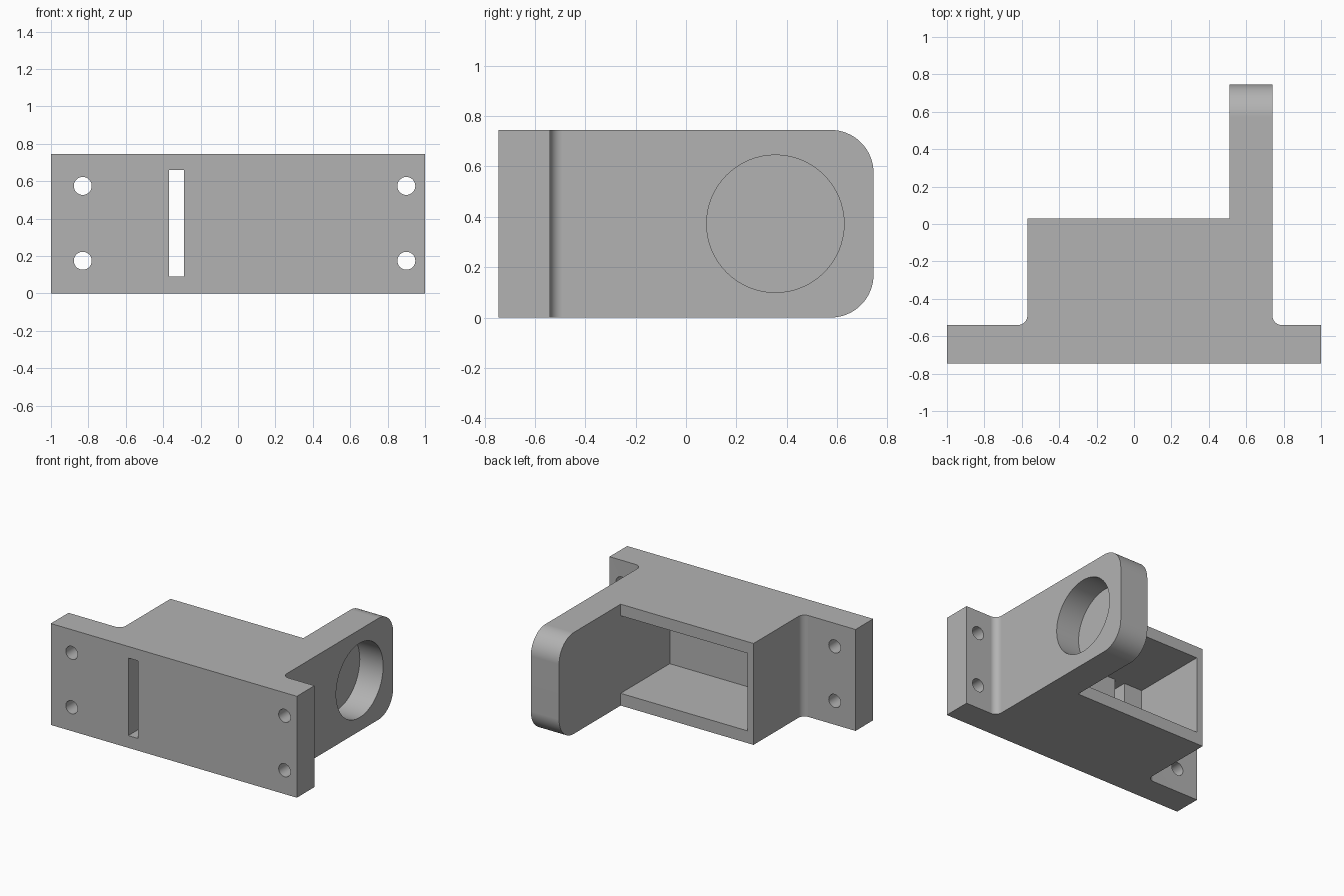
import bpy, bmesh, math
from mathutils import Matrix, Vector

if "Cube" in bpy.data.objects:
    bpy.data.objects.remove(bpy.data.objects["Cube"], do_unlink=True)

H = 0.745            # overall height
BACK = 0.745         # half depth
PLATE = -0.54        # rear face of the mounting plate
INNER, OUTER = 0.51, 0.74   # arm faces

grey = bpy.data.materials.new("plain grey")
grey.use_nodes = True
colour = (0.45, 0.45, 0.45, 1)
grey.diffuse_color = colour
grey.node_tree.nodes["Principled BSDF"].inputs["Base Color"].default_value = colour


def make_object(name, bm):
    bmesh.ops.recalc_face_normals(bm, faces=bm.faces)
    mesh = bpy.data.meshes.new(name)
    bm.to_mesh(mesh)
    bm.free()
    mesh.materials.append(grey)
    obj = bpy.data.objects.new(name, mesh)
    bpy.context.collection.objects.link(obj)
    return obj


def box(name, low, high):
    bm = bmesh.new()
    low, high = Vector(low), Vector(high)
    mat = Matrix.Translation((low + high) / 2) @ Matrix.Diagonal((*(high - low), 1))
    bmesh.ops.create_cube(bm, size=1, matrix=mat)
    return make_object(name, bm)


def cylinder(name, centre, radius, length, axis, sides):
    bm = bmesh.new()
    turn = Matrix.Rotation(math.pi / 2, 4, axis)
    bmesh.ops.create_cone(bm, cap_ends=True, segments=sides, radius1=radius,
                          radius2=radius, depth=length,
                          matrix=Matrix.Translation(centre) @ turn)
    return make_object(name, bm)


def round_edges(bm, test, radius, segments):
    edges = [e for e in bm.edges if all(test(v.co) for v in e.verts)]
    bmesh.ops.bevel(bm, geom=edges, offset=radius, offset_type='OFFSET',
                    segments=segments, profile=0.5, affect='EDGES')


# Body: plan outline of plate, housing and arm, raised to full height
outline = [(-1, -BACK), (1, -BACK), (1, PLATE), (OUTER, PLATE), (OUTER, BACK),
           (INNER, BACK), (INNER, 0.03), (-0.57, 0.03), (-0.57, PLATE), (-1, PLATE)]
bm = bmesh.new()
base = bm.faces.new([bm.verts.new((x, y, 0)) for x, y in outline])
raised = bmesh.ops.extrude_face_region(bm, geom=[base])["geom"]
bmesh.ops.translate(bm, vec=(0, 0, H),
                    verts=[g for g in raised if isinstance(g, bmesh.types.BMVert)])
bmesh.ops.recalc_face_normals(bm, faces=bm.faces)

# Fillets where the plate meets the housing and arm
for side in (-0.57, OUTER):
    round_edges(bm, lambda c: abs(c.x - side) < 1e-4 and abs(c.y - PLATE) < 1e-4, 0.05, 8)
# Rounded arm end, top and bottom
for level in (0, H):
    round_edges(bm, lambda c: abs(c.y - BACK) < 1e-4 and abs(c.z - level) < 1e-4, 0.17, 16)
body = make_object("mounting_bracket", bm)

# Cutters: rear pocket, front slot, blind bore in the arm, four screw holes
cutters = [
    box("pocket_cutter", (-0.52, PLATE, 0.09), (INNER, 0.2, 0.66)),
    box("slot_cutter", (-0.37, -0.9, 0.09), (-0.29, -0.4, 0.66)),
    cylinder("bore_cutter", (0.75, 0.355, H / 2), 0.273, 0.4, 'Y', 64),
]
for x in (-0.83, 0.9):
    for z in (0.175, 0.575):
        cutters.append(cylinder("screw_hole_cutter", (x, -0.64, z), 0.048, 0.4, 'X', 32))

bpy.context.view_layer.objects.active = body
body.select_set(True)
for cutter in cutters:
    cutter.hide_render = True
    mod = body.modifiers.new("cut", 'BOOLEAN')
    mod.operation = 'DIFFERENCE'
    mod.solver = 'EXACT'
    mod.object = cutter
    bpy.ops.object.modifier_apply(modifier=mod.name)
    bpy.data.objects.remove(cutter, do_unlink=True)

# Smooth curved walls, crisp edges and level flat faces
bpy.ops.object.shade_smooth_by_angle(angle=math.radians(30))
weighted = body.modifiers.new("flat_faces", 'WEIGHTED_NORMAL')
weighted.keep_sharp = True
